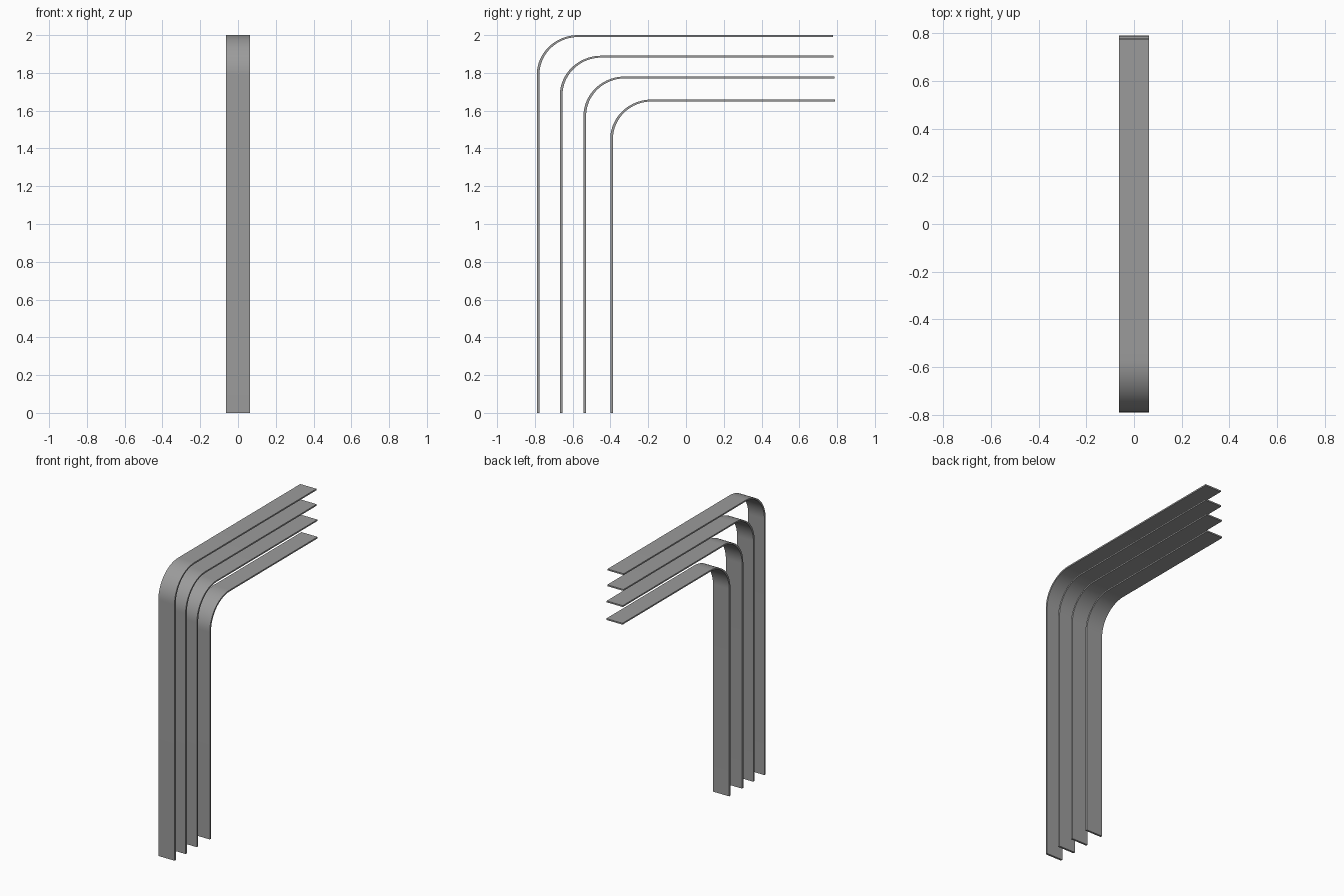
import bpy, bmesh
from math import pi, sin, cos

if "Cube" in bpy.data.objects:
    bpy.data.objects.remove(bpy.data.objects["Cube"])

HALF_W = 0.0625      # half strip width in x
T_VERT = 0.014       # thickness of the upright leg
T_TOP = 0.010        # thickness of the horizontal arm
RY, RZ = 0.22, 0.21  # outer bend radii
SEG = 20

# dark grey metal
metal = bpy.data.materials.new("dark_grey")
metal.diffuse_color = (0.33, 0.33, 0.33, 1)
metal.use_nodes = True
metal.node_tree.nodes["Principled BSDF"].inputs["Base Color"].default_value = metal.diffuse_color


def bent_strip(name, y0, y1, top):
    """Thin L-shaped strip: upright at y0, quarter bend, arm ending at y1."""
    cy, cz = y0 + RY, top - RZ
    outer, inner = [(y0, 0)], [(y0 + T_VERT, 0)]
    for i in range(SEG + 1):
        a = pi / 2 * i / SEG
        outer.append((cy - RY * cos(a), cz + RZ * sin(a)))
        inner.append((cy - (RY - T_VERT) * cos(a), cz + (RZ - T_TOP) * sin(a)))
    outer.append((y1, top))
    inner.append((y1, top - T_TOP))

    # quads between the outer and inner lines, extruded across x
    bm = bmesh.new()
    rings = [[bm.verts.new((x, *p)) for x, p in
              ((-HALF_W, o), (HALF_W, o), (HALF_W, n), (-HALF_W, n))]
             for o, n in zip(outer, inner)]
    for a, b in zip(rings, rings[1:]):
        for k in range(4):
            j = (k + 1) % 4
            bm.faces.new((a[k], a[j], b[j], b[k]))
    bm.faces.new(rings[0])
    bm.faces.new(rings[-1])
    bmesh.ops.recalc_face_normals(bm, faces=bm.faces[:])
    mesh = bpy.data.meshes.new(name)
    bm.to_mesh(mesh)
    bm.free()
    mesh.materials.append(metal)
    ob = bpy.data.objects.new(name, mesh)
    bpy.context.collection.objects.link(ob)
    bpy.ops.object.select_all(action='DESELECT')
    ob.select_set(True)
    bpy.context.view_layer.objects.active = ob
    bpy.ops.object.shade_smooth_by_angle()


# four nested strips, outermost first
for i, (y0, y1, top) in enumerate([(-0.79, 0.777, 2.0), (-0.668, 0.78, 1.891),
                                   (-0.543, 0.787, 1.781), (-0.401, 0.79, 1.659)]):
    bent_strip(f"bent_strip_{i + 1}", y0, y1, top)
